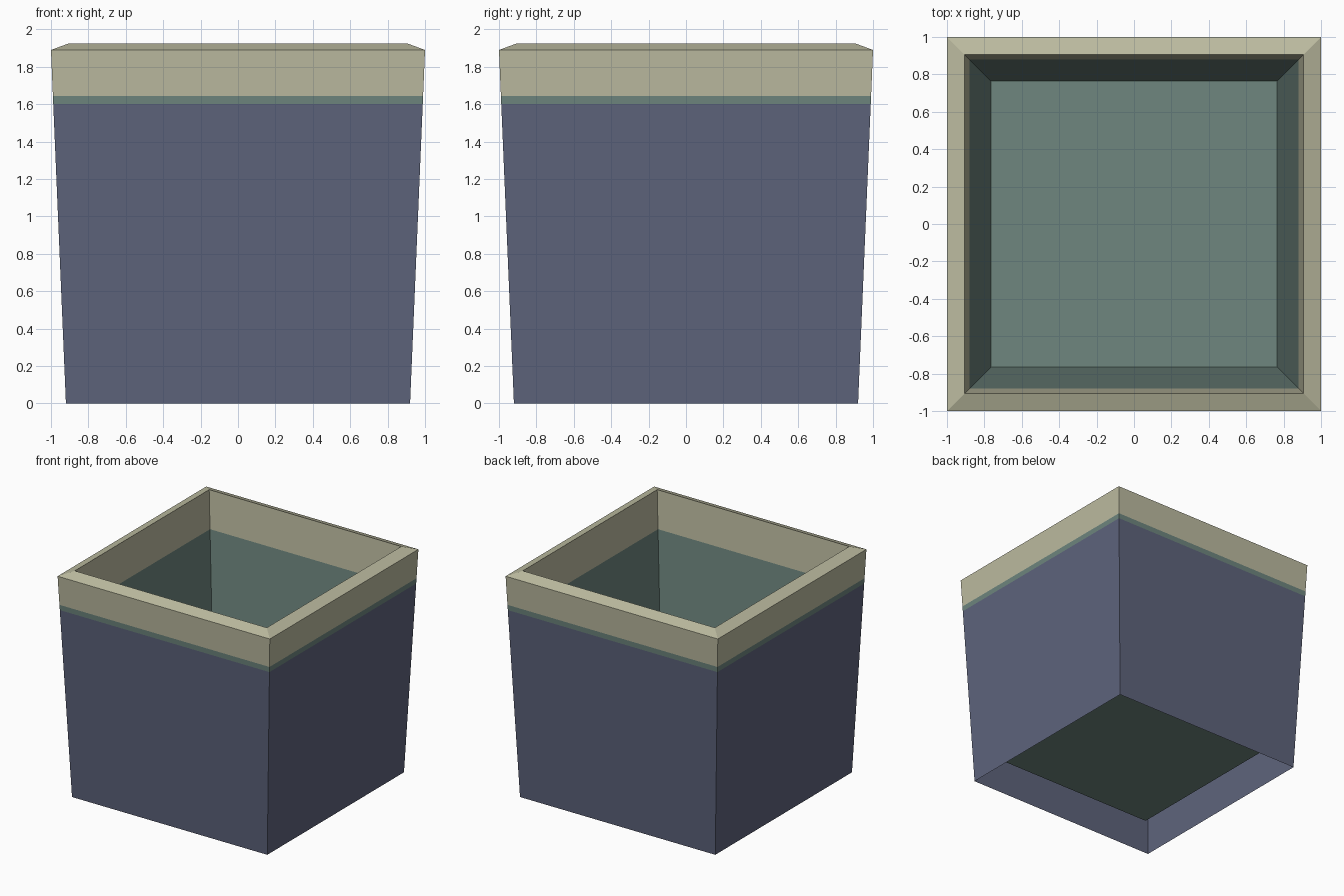
import bpy

if "Cube" in bpy.data.objects:
    bpy.data.objects.remove(bpy.data.objects["Cube"])


def material(name, rgb):
    m = bpy.data.materials.new(name)
    m.diffuse_color = (*rgb, 1.0)
    m.use_nodes = True
    m.node_tree.nodes["Principled BSDF"].inputs["Base Color"].default_value = m.diffuse_color
    return m


SLATE = material("slate blue", (0.112, 0.127, 0.202))
TEAL = material("grey teal", (0.156, 0.238, 0.209))
CREAM = material("cream", (0.503, 0.497, 0.352))


def square_shell(name, profile, mat, cap_end=False):
    """Sweep a (half width, height) profile round a square, optionally closing the last ring."""
    verts, faces = [], []
    for h, z in profile:
        verts += [(-h, -h, z), (h, -h, z), (h, h, z), (-h, h, z)]
    for r in range(len(profile) - 1):
        for i in range(4):
            j = (i + 1) % 4
            a, b = r * 4, r * 4 + 4
            faces.append((a + i, a + j, b + j, b + i))
    if cap_end:
        a = 4 * (len(profile) - 1)
        faces.append((a, a + 1, a + 2, a + 3))
    mesh = bpy.data.meshes.new(name)
    mesh.from_pydata(verts, [], faces)
    mesh.materials.append(mat)
    mesh.update()
    obj = bpy.data.objects.new(name, mesh)
    bpy.context.collection.objects.link(obj)
    return obj


RIM_Z, TOP_Z = 1.89, 1.925
FLOOR_Z, FLOOR_H, MOUTH_H = 0.185, 0.765, 0.905


def outer(z):
    return (0.92 + 0.08 * z / RIM_Z, z)


def inner(z):
    t = (z - FLOOR_Z) / (TOP_Z - FLOOR_Z)
    return (FLOOR_H + (MOUTH_H - FLOOR_H) * t, z)


# tapered outside wall, open underneath
square_shell("outer_wall", [outer(0), outer(1.6)], SLATE)
# thin band below the rim
square_shell("outer_band", [outer(1.6), outer(1.645)], TEAL)
# rim: outside, sloped top and upper inside
square_shell("rim", [outer(1.645), outer(RIM_Z), inner(TOP_Z), inner(1.605)], CREAM)
# inside liner with raised floor
square_shell("liner", [inner(1.605), inner(FLOOR_Z)], TEAL, cap_end=True)
